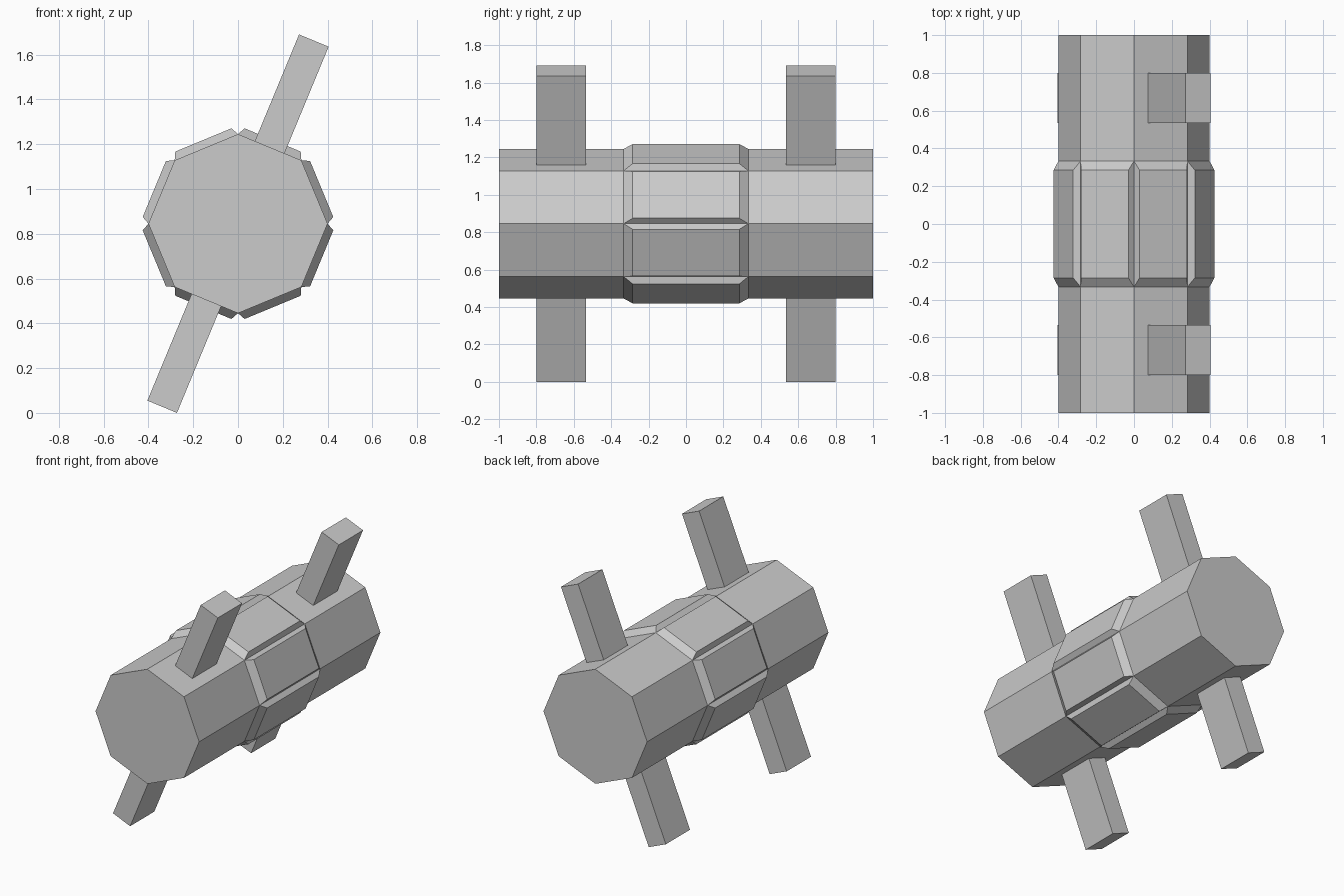
import bpy, bmesh, math
from mathutils import Matrix, Vector

AXIS_Z = 0.845                 # height of the body axis
TILT = math.radians(22.5)      # lean of the bars, square to an octagon side

if "Cube" in bpy.data.objects:
    bpy.data.objects.remove(bpy.data.objects["Cube"])

grey = bpy.data.materials.new("plain grey")
grey.use_nodes = True
grey.diffuse_color = (0.6, 0.6, 0.6, 1)
grey.node_tree.nodes["Principled BSDF"].inputs["Base Color"].default_value = grey.diffuse_color


def finish(bm, name):
    bmesh.ops.recalc_face_normals(bm, faces=bm.faces)
    mesh = bpy.data.meshes.new(name)
    bm.to_mesh(mesh)
    bm.free()
    mesh.materials.append(grey)
    obj = bpy.data.objects.new(name, mesh)
    bpy.context.collection.objects.link(obj)
    obj.location.z = AXIS_Z
    return obj


# Octagonal body lying along y
bm = bmesh.new()
bmesh.ops.create_cone(bm, cap_ends=True, segments=8, radius1=0.4, radius2=0.4,
                      depth=2, matrix=Matrix.Rotation(math.pi / 2, 4, "X"))

# Cut the middle third, then raise each side as a tapered panel
for y in (-1 / 3, 1 / 3):
    bmesh.ops.bisect_plane(bm, geom=bm.verts[:] + bm.edges[:] + bm.faces[:],
                           plane_co=(0, y, 0), plane_no=(0, 1, 0))
bm.normal_update()
middle = [f for f in bm.faces
          if abs(f.normal.y) < 0.5 and abs(f.calc_center_median().y) < 0.1]
for face in middle:
    normal = face.normal.copy()
    panel = bmesh.ops.extrude_discrete_faces(bm, faces=[face])["faces"][0]
    centre = panel.calc_center_median()
    for v in panel.verts:
        d = v.co - centre
        v.co = centre + Vector((d.x * 0.885, d.y * 0.855, d.z * 0.885)) + normal * 0.035
# Restore the side walls between the body surface and the panels
bmesh.ops.remove_doubles(bm, verts=bm.verts, dist=0.0001)
finish(bm, "octagonal_body")

# Two slanted bars running through the body
for name, y in (("front_bar", -0.667), ("back_bar", 0.667)):
    bm = bmesh.new()
    bmesh.ops.create_cube(bm, size=1)
    bmesh.ops.scale(bm, vec=(0.143, 0.267, 1.77), verts=bm.verts)
    bmesh.ops.rotate(bm, matrix=Matrix.Rotation(TILT, 3, "Y"), verts=bm.verts)
    finish(bm, name).location.y = y
